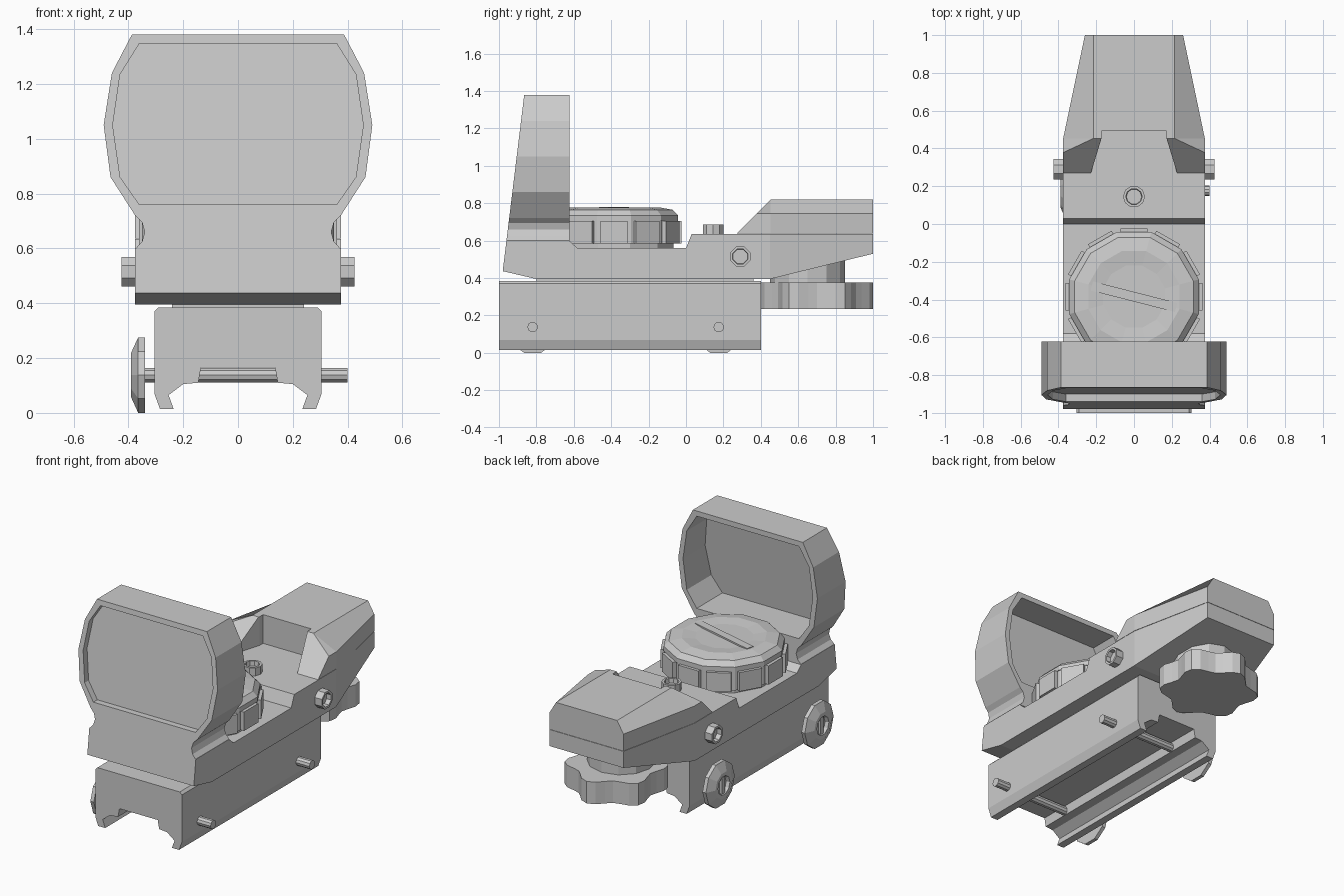
import bpy, bmesh
from math import cos, sin, pi

if "Cube" in bpy.data.objects:
    bpy.data.objects.remove(bpy.data.objects["Cube"])


def loft(name, rings):
    """Skin a list of equal-length vertex rings and cap both ends."""
    bm = bmesh.new()
    vs = [[bm.verts.new(p) for p in ring] for ring in rings]
    n = len(vs[0])
    for a, b in zip(vs, vs[1:]):
        for i in range(n):
            j = (i + 1) % n
            bm.faces.new((a[i], a[j], b[j], b[i]))
    bm.faces.new(vs[0])
    bm.faces.new(vs[-1])
    bmesh.ops.remove_doubles(bm, verts=bm.verts, dist=1e-5)
    bmesh.ops.recalc_face_normals(bm, faces=bm.faces)
    me = bpy.data.meshes.new(name)
    bm.to_mesh(me)
    bm.free()
    ob = bpy.data.objects.new(name, me)
    bpy.context.collection.objects.link(ob)
    return ob


def mirrored(half):
    """Close a right-hand half outline with its mirror image."""
    return half + [(-x, z) for x, z in reversed(half)]


def lathe(name, profile, centre, segs=8, axis='z', sign=1, phase=0.0):
    """Turn (radius, height) steps round an axis through centre."""
    cx, cy, cz = centre
    rings = []
    for r, h in profile:
        ring = []
        for i in range(segs):
            a = 2 * pi * i / segs + phase
            u, v = r * cos(a), r * sin(a)
            ring.append((cx + sign * h, cy + u, cz + v) if axis == 'x'
                        else (cx + u, cy + v, cz + sign * h))
        rings.append(ring)
    return loft(name, rings)


def box(name, x0, x1, y0, y1, z0, z1):
    return loft(name, [[(x0, y0, z), (x1, y0, z), (x1, y1, z), (x0, y1, z)]
                       for z in (z0, z1)])


def cut(ob, cutter):
    m = ob.modifiers.new('cut', 'BOOLEAN')
    m.operation, m.solver, m.object = 'DIFFERENCE', 'EXACT', cutter
    cutter.hide_render = True
    bpy.context.view_layer.objects.active = ob
    bpy.ops.object.modifier_apply(modifier=m.name)
    bpy.data.objects.remove(cutter)


# Rail clamp base
base = mirrored([(.29, .385), (.305, .37), (.305, .07), (.285, .015), (.235, .015),
                 (.253, .065), (.2, .105), (.145, .11), (.135, .165)])
loft('rail_base', [[(x, y, z) for x, z in base] for y in (-1.0, .4)])
box('base_spacer', -.24, .24, -.8, .36, .38, .4)

# Clamp rods and their knobs
for i, y in enumerate((-.82, .175)):
    lathe(f'clamp_rod_{i}', [(.028, 0), (.028, .75)], (-.35, y, .138), 10, 'x')
    lathe(f'clamp_knob_{i}', [(.145, 0), (.145, .024), (.085, .05), (.06, .05), (.05, .03)],
          (-.34, y, .138), 10, 'x', -1)
    box(f'clamp_knob_blade_{i}', -.385, -.36, y - .015, y + .015, .085, .19)

# Main body, side profile
side = [(-.98, .437), (-.8, .395), (.45, .395), (.45, .635), (.03, .635),
        (0, .56), (-.58, .56), (-.625, .6), (-.96, .6)]
loft('body', [[(x, y, z) for y, z in side] for x in (-.375, .375)])

# Tapered tail under the emitter housing
loft('body_tail', [[(-w, y, z0), (w, y, z0), (w, y, .635), (-w, y, .635)]
                   for y, w, z0 in ((.45, .375, .395), (1.0, .26, .53))])

# Emitter housing: sloped front, chamfered shoulders, notch in the front
mid = mirrored([(.375, .637), (.375, .745), (.215, .82)])
end = mirrored([(.26, .637), (.26, .745), (.215, .82)])
housing = loft('emitter_housing', [[(x, .27 + z - .637, z) for x, z in mid],
                                   [(x, .453, z) for x, z in mid],
                                   [(x, 1.0, z) for x, z in end]])
plan = mirrored([(.25, .2), (.225, .28), (.17, .46), (.17, .495)])
cut(housing, loft('notch_cutter', [[(x, y, z) for x, y in plan] for z in (.6, .9)]))


# Lens hood with raked front face
def rake(z):
    return -.98 + (z - .437) * .122


outline = mirrored([(.375, .598), (.35, .625), (.34, .66), (.35, .695), (.375, .72),
                    (.465, .86), (.49, 1.05), (.46, 1.24), (.387, 1.38)])
opening = mirrored([(.36, .76), (.43, .86), (.457, 1.05), (.43, 1.235), (.36, 1.347)])
hood = loft('lens_hood', [[(x, rake(z), z) for x, z in outline],
                          [(x, -.622, z) for x, z in outline]])
cut(hood, loft('opening_cutter', [[(x, y, z) for x, z in opening] for y in (-1.2, -.4)]))
loft('lens', [[(x * 1.01, rake(z) + d, z) for x, z in opening] for d in (.04, .06)])

# Battery dial: core with cap, grip pads, coin ridge
dial = (0, -.385, 0)
lathe('battery_dial', [(.33, .55), (.33, .585), (.35, .585), (.35, .705), (.355, .705),
                       (.355, .735), (.325, .765), (.25, .778), (.17, .77)],
      dial, 12, phase=pi / 12)
for i in range(12):
    a = 2 * pi * i / 12
    pad = box(f'dial_grip_{i}', .30, .362, -.072, .072, .585, .705)
    pad.location, pad.rotation_euler.z = dial, a
ridge = box('dial_coin_ridge', -.23, .23, -.025, .025, .76, .78)
ridge.location, ridge.rotation_euler.z = dial, -.25

# Adjustment screws: one on top, one each side
def socket(r, h):
    return [(r, 0), (r, h), (r * .75, h), (r * .7, h - .03)]


lathe('top_screw', socket(.058, .055), (0, .145, .63), 10)
for label, s in (('right', 1), ('left', -1)):
    lathe(f'side_screw_{label}', socket(.058, .055), (s * .37, .29, .515), 8, 'x', s, pi / 8)

# Lobed brightness knob under the tail, with its shaft
lobes = []
for i in range(36):
    a = 2 * pi * i / 36
    r = .27 + .03 * cos(6 * a)
    lobes.append((r * sin(a), .7 + r * cos(a)))
loft('brightness_knob', [[(x, y, z) for x, y in lobes] for z in (.235, .375)])
lathe('brightness_shaft', [(.2, .37), (.2, .5)], (0, .65, 0), 12)
